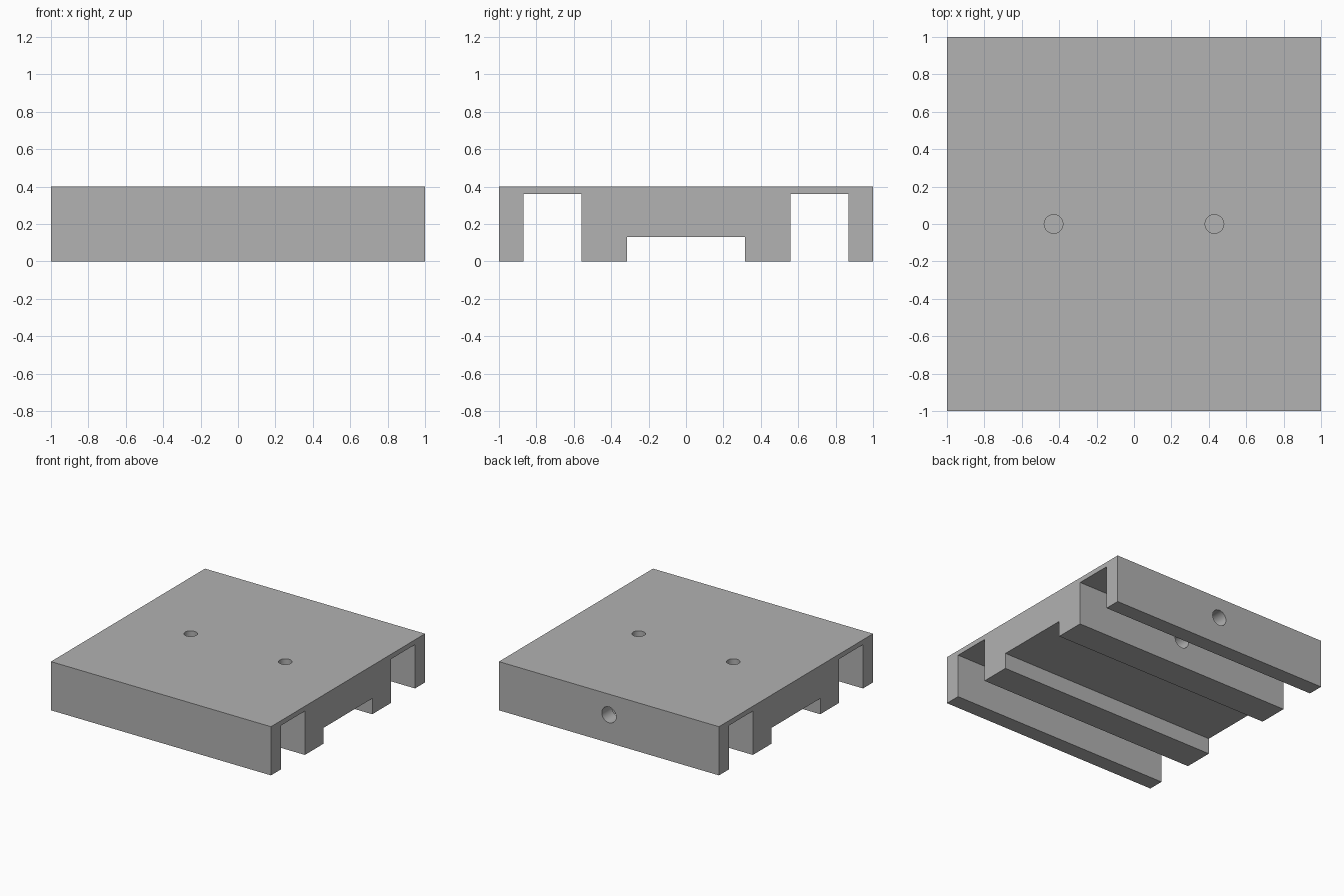
import bpy
import bmesh
from math import radians, pi
from mathutils import Matrix, Vector

cube = bpy.data.objects.get("Cube")
if cube:
    bpy.data.objects.remove(cube, do_unlink=True)

HEIGHT = 0.4
GROOVE_TOP = 0.36
RECESS_TOP = 0.13

grey = bpy.data.materials.new("plain grey")
grey.use_nodes = True
colour = (0.445, 0.445, 0.445, 1)
grey.diffuse_color = colour
grey.node_tree.nodes["Principled BSDF"].inputs["Base Color"].default_value = colour


def add_object(name, bm):
    bmesh.ops.recalc_face_normals(bm, faces=bm.faces)
    mesh = bpy.data.meshes.new(name)
    bm.to_mesh(mesh)
    bm.free()
    mesh.materials.append(grey)
    obj = bpy.data.objects.new(name, mesh)
    bpy.context.collection.objects.link(obj)
    return obj


def drill(target, name, start, end, radius):
    """Bore a round hole from start to end."""
    start, end = Vector(start), Vector(end)
    axis = end - start
    turn = axis.to_track_quat("Z", "Y").to_matrix().to_4x4()
    bm = bmesh.new()
    bmesh.ops.create_cone(bm, cap_ends=True, segments=48, radius1=radius,
                          radius2=radius, depth=axis.length,
                          matrix=Matrix.Translation((start + end) / 2) @ turn)
    cutter = add_object(name, bm)
    cutter.hide_render = True
    cutter.display_type = "WIRE"
    mod = target.modifiers.new(name, "BOOLEAN")
    mod.operation = "DIFFERENCE"
    mod.solver = "EXACT"
    mod.object = cutter
    return cutter


# Channelled block: half of the end profile, mirrored and extruded along x
half = [(0.315, RECESS_TOP), (0.315, 0), (0.56, 0), (0.56, GROOVE_TOP),
        (0.87, GROOVE_TOP), (0.87, 0), (1, 0), (1, HEIGHT)]
profile = half + [(-y, z) for y, z in reversed(half)]
bm = bmesh.new()
end_face = bm.faces.new([bm.verts.new((-1, y, z)) for y, z in profile])
extruded = bmesh.ops.extrude_face_region(bm, geom=[end_face], use_keep_orig=True)
moved = [v for v in extruded["geom"] if isinstance(v, bmesh.types.BMVert)]
bmesh.ops.translate(bm, verts=moved, vec=(2, 0, 0))
block = add_object("channelled_block", bm)

# Two blind holes in the top, one bore through the back rail into the core
cutters = [drill(block, side + "_top_hole_cutter", (x, 0, HEIGHT + 0.1), (x, 0, 0.2), 0.05)
           for side, x in (("left", 0.43), ("right", -0.43))]
cutters.append(drill(block, "back_bore_cutter", (0, 1.1, 0.23), (0, 0.2, 0.23), 0.065))

# Apply the cuts and remove the helpers
bpy.ops.object.select_all(action="DESELECT")
block.select_set(True)
bpy.context.view_layer.objects.active = block
for mod in list(block.modifiers):
    bpy.ops.object.modifier_apply(modifier=mod.name)
for cutter in cutters:
    bpy.data.objects.remove(cutter, do_unlink=True)
bpy.ops.object.shade_smooth_by_angle(angle=radians(30))
